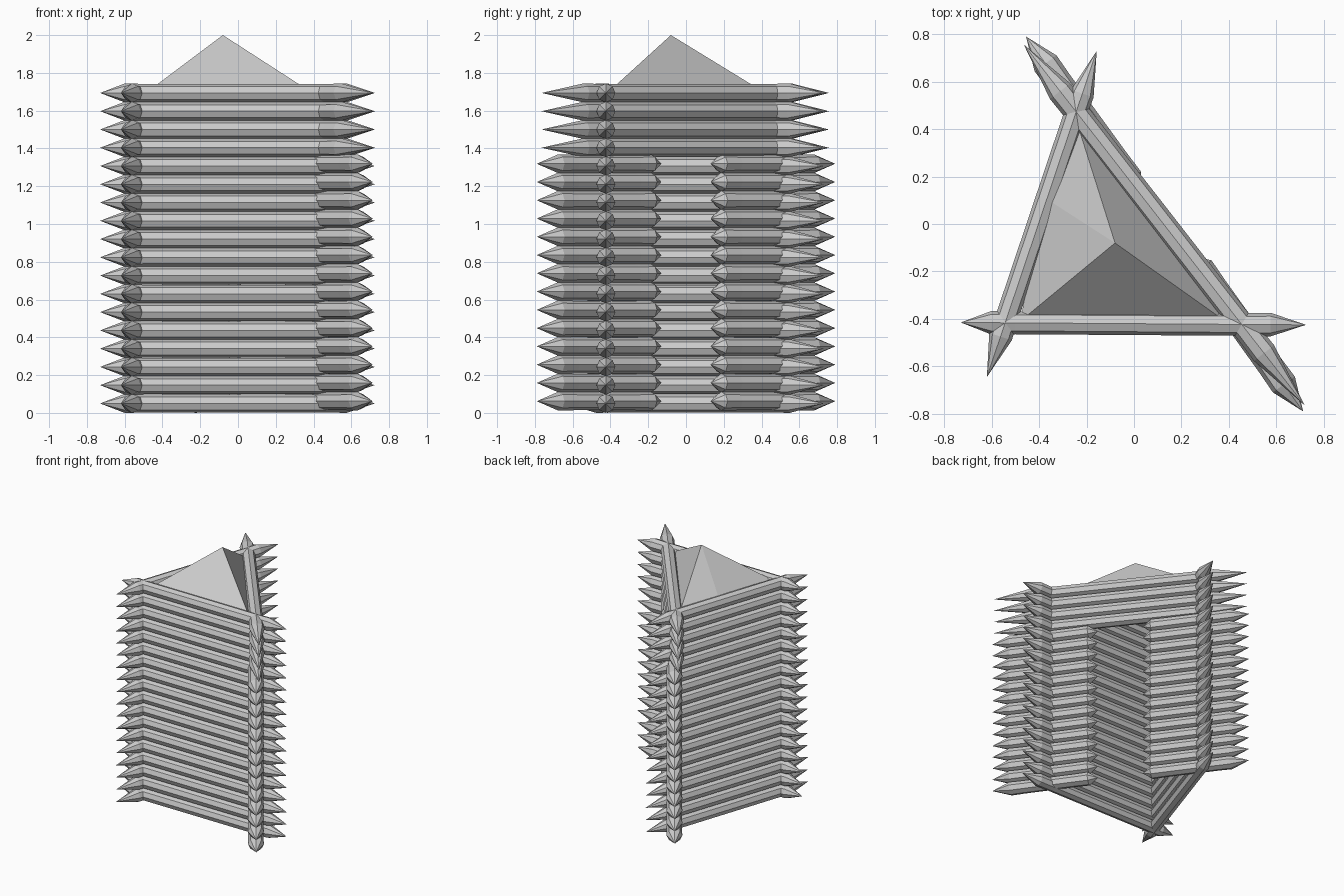
import bpy, bmesh, math
from mathutils import Vector

if "Cube" in bpy.data.objects:
    bpy.data.objects.remove(bpy.data.objects["Cube"])

SIDES, RADIUS = 8, 0.049
Z0, PITCH, ROWS, DOOR_ROWS = 0.05, 0.0967, 18, 14

grey = bpy.data.materials.new("plain grey")
grey.diffuse_color = (0.6, 0.6, 0.6, 1)
grey.use_nodes = True
grey.node_tree.nodes["Principled BSDF"].inputs["Base Color"].default_value = grey.diffuse_color


def finish(name, bm):
    bmesh.ops.recalc_face_normals(bm, faces=bm.faces)
    mesh = bpy.data.meshes.new(name)
    bm.to_mesh(mesh)
    bm.free()
    mesh.materials.append(grey)
    obj = bpy.data.objects.new(name, mesh)
    bpy.context.collection.objects.link(obj)
    return obj


def log(name, a, b, z, point_a, point_b, width=RADIUS):
    """Log from tip a to tip b, sharpened over the given lengths."""
    a, b = Vector((*a, z)), Vector((*b, z))
    d = (b - a).normalized()
    side = Vector((-d.y, d.x, 0))
    length = (b - a).length
    bm = bmesh.new()
    rings = []
    for t, s in ((point_a, 1.02), (point_a + 0.1, 0.98),
                 (length - point_b - 0.1, 0.98), (length - point_b, 1.02)):
        ring = []
        for i in range(SIDES):
            ang = 2 * math.pi * i / SIDES
            ring.append(bm.verts.new(a + d * t + side * (width * s * math.cos(ang))
                                     + Vector((0, 0, RADIUS * s * math.sin(ang)))))
        rings.append(ring)
    tip_a, tip_b = bm.verts.new(a), bm.verts.new(b)
    for i in range(SIDES):
        j = (i + 1) % SIDES
        for r, q in zip(rings, rings[1:]):
            bm.faces.new((r[i], r[j], q[j], q[i]))
        bm.faces.new((tip_a, rings[0][j], rings[0][i]))
        bm.faces.new((tip_b, rings[-1][i], rings[-1][j]))
    return finish(name, bm)


# Three walls of stacked logs; the right wall is split below by a doorway
for row in range(ROWS):
    z = Z0 + PITCH * row
    log("front_wall_log", (-0.73, -0.415), (0.725, -0.425), z, 0.13, 0.15)
    log("left_wall_log", (-0.62, -0.645), (-0.157, 0.73), z, 0.18, 0.19)
    if row < DOOR_ROWS:
        log("door_side_log_front", (0.713, -0.79), (0.24, -0.13), z + 0.012, 0.14, 0.07, 0.056)
        log("door_side_log_back", (-0.455, 0.79), (0.025, 0.13), z + 0.012, 0.14, 0.07, 0.056)
    else:
        log("door_lintel_log", (0.72, -0.765), (-0.465, 0.757), z, 0.28, 0.25, 0.053)

# Low pointed roof inside the top of the walls
bm = bmesh.new()
base = [bm.verts.new((x, y, 1.7)) for x, y in
        ((-0.48, -0.41), (0.385, -0.41), (-0.235, 0.41), (-0.375, 0.11))]
apex = bm.verts.new((-0.08, -0.08, 2.0))
for i in range(4):
    bm.faces.new((base[i], base[(i + 1) % 4], apex))
bm.faces.new(base[::-1])
finish("roof", bm)
